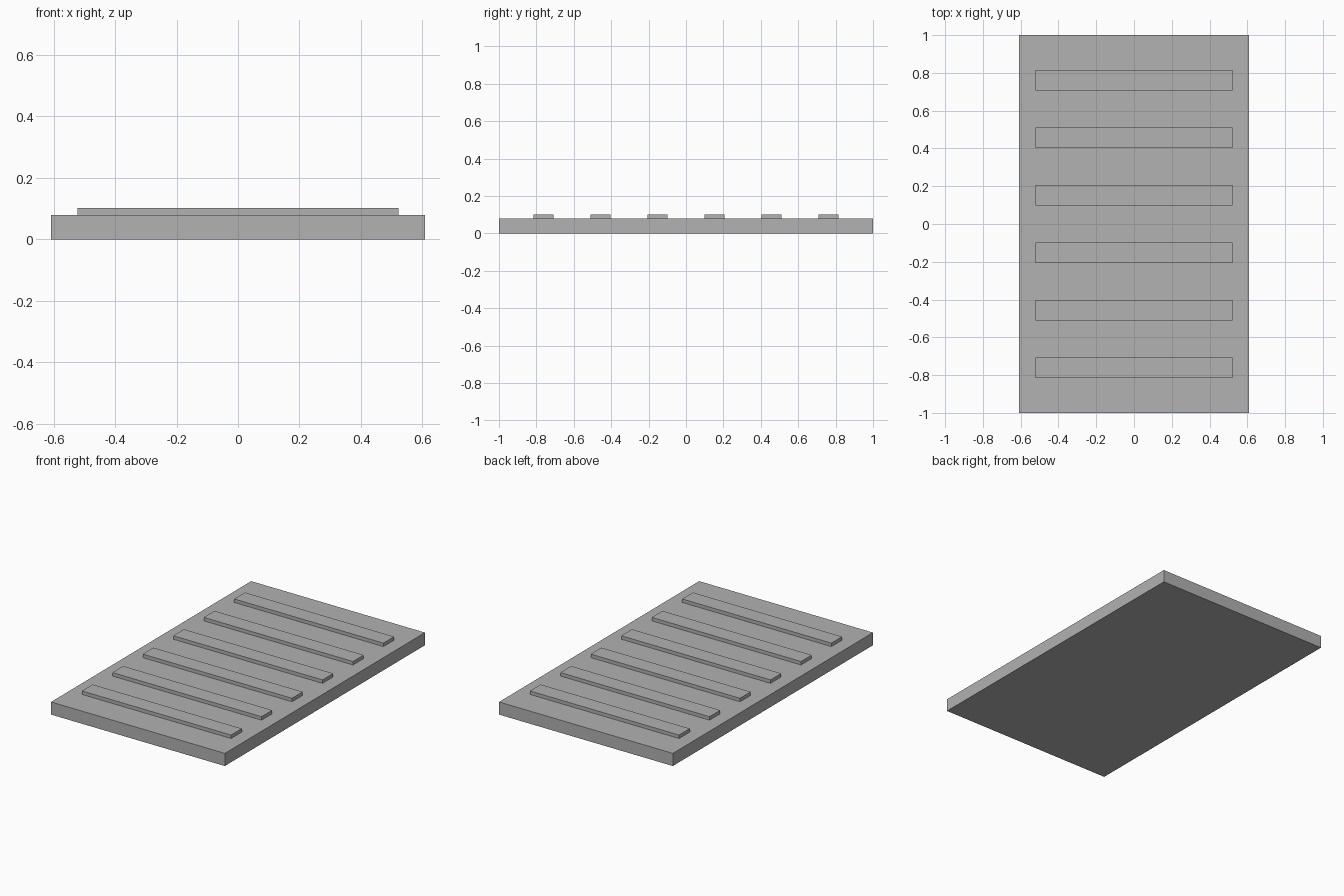
import bpy

if "Cube" in bpy.data.objects:
    bpy.data.objects.remove(bpy.data.objects["Cube"])

grey = bpy.data.materials.new("plain_grey")
grey.diffuse_color = (0.445, 0.445, 0.445, 1.0)
grey.use_nodes = True
grey.node_tree.nodes["Principled BSDF"].inputs["Base Color"].default_value = grey.diffuse_color


def box(name, size, location):
    """Axis-aligned box with the given full size and centre."""
    bpy.ops.mesh.primitive_cube_add(size=1, location=location)
    part = bpy.context.object
    part.name = name
    part.scale = size
    bpy.ops.object.transform_apply(location=False, rotation=False, scale=True)
    part.data.materials.append(grey)
    return part


BASE_TOP = 0.08
RIB_TOP = 0.102
RIB_PITCH = 0.3045

# Flat base slab
box("base_slab", (1.216, 2.0, BASE_TOP), (0, 0, BASE_TOP / 2))

# Six evenly spaced raised cross ribs
for i in range(6):
    y = (i - 2.5) * RIB_PITCH
    box(f"cross_rib_{i + 1}", (1.044, 0.107, RIB_TOP - BASE_TOP),
        (0, y, (BASE_TOP + RIB_TOP) / 2))
